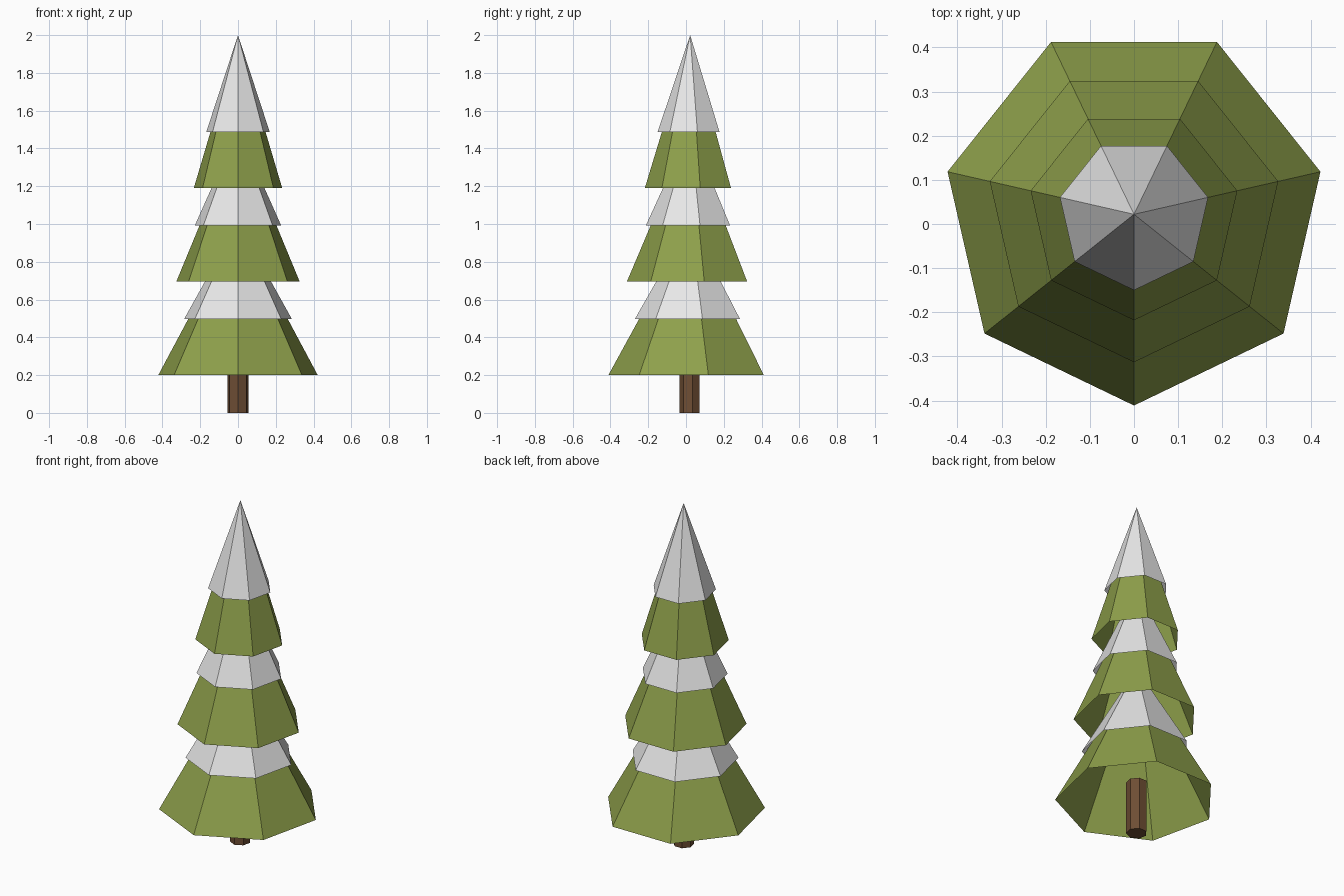
import bpy
import math

cube = bpy.data.objects.get("Cube")
if cube:
    bpy.data.objects.remove(cube, do_unlink=True)

SIDES = 7
CENTRE_Y = 0.022


def make_material(name, rgb):
    mat = bpy.data.materials.new(name)
    mat.use_nodes = True
    colour = (*rgb, 1.0)
    mat.diffuse_color = colour
    mat.node_tree.nodes["Principled BSDF"].inputs["Base Color"].default_value = colour
    return mat


def add_prism(name, mat, z0, z1, r0, r1, cap):
    """Seven-sided cone or post with one corner facing the front."""
    bpy.ops.mesh.primitive_cone_add(
        vertices=SIDES, radius1=r0, radius2=r1, depth=z1 - z0,
        end_fill_type=cap, location=(0, CENTRE_Y, (z0 + z1) / 2))
    obj = bpy.context.object
    obj.name = name
    # Turn the mesh so that its first corner points to -y
    first = min(obj.data.vertices, key=lambda v: v.index).co
    turn = -math.pi / 2 - math.atan2(first.y, first.x)
    obj.rotation_euler.z = turn
    obj.data.materials.append(mat)
    return obj


green = make_material("needle green", (0.27, 0.35, 0.07))
snow = make_material("snow white", (0.8, 0.8, 0.8))
bark = make_material("bark brown", (0.155, 0.075, 0.034))

# Trunk: short closed post ending inside the lowest tier
add_prism("trunk", bark, 0, 0.31, 0.056, 0.056, 'NGON')

# Tiers: hollow branch cone with a hollow snow cone over its upper part
tiers = [
    ("lower", 0.20, 0.433, 0.292),
    ("middle", 0.695, 0.335, 0.234),
    ("upper", 1.19, 0.24, 0.172),
]
for label, base, branch_radius, snow_radius in tiers:
    add_prism(label + "_branches", green, base, base + 0.79, branch_radius, 0, 'NOTHING')
    add_prism(label + "_snow", snow, base + 0.298, base + 0.81, snow_radius, 0, 'NOTHING')
